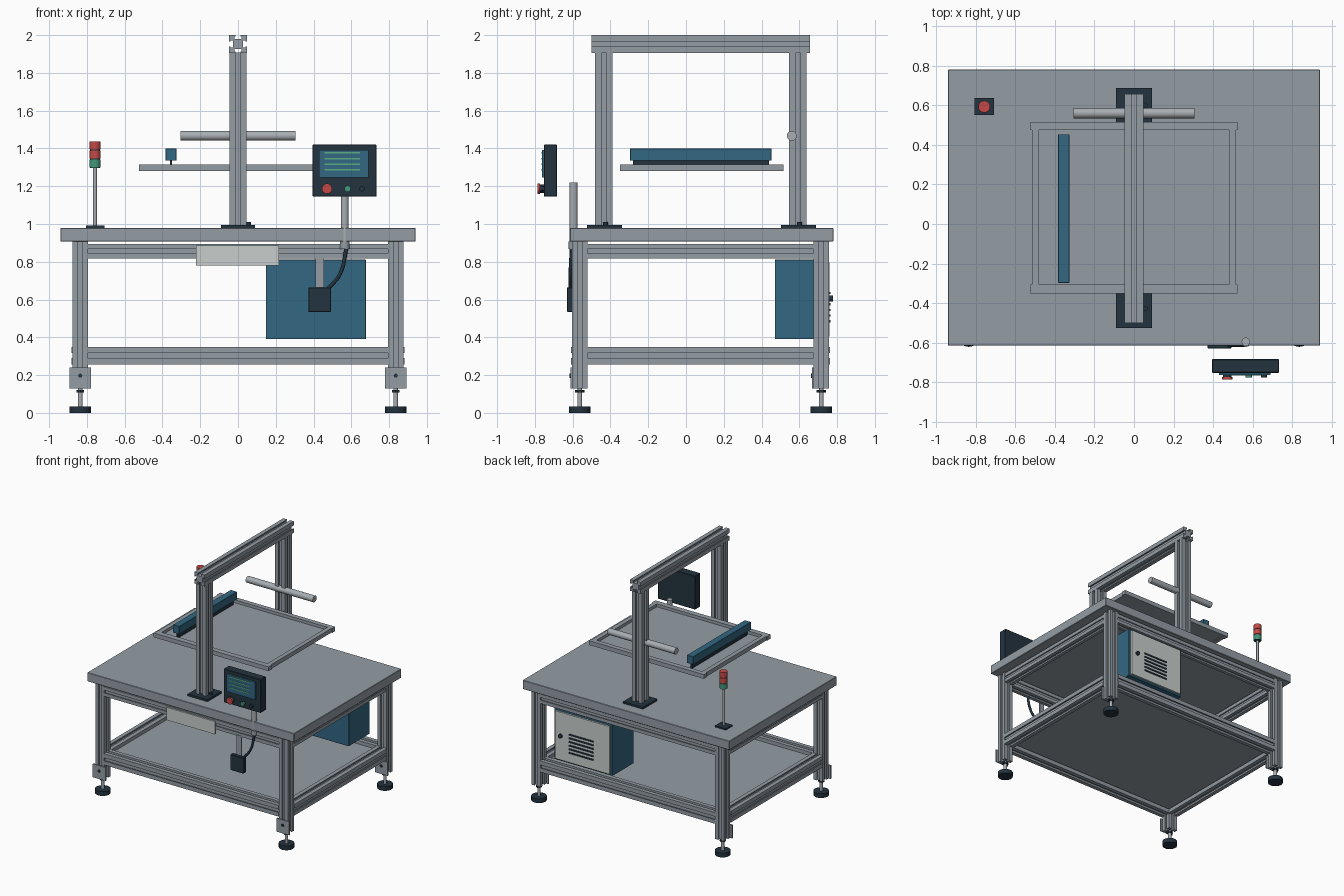
import bpy, bmesh, math
from mathutils import Vector, Matrix

if "Cube" in bpy.data.objects:
    bpy.data.objects.remove(bpy.data.objects["Cube"])


def material(name, r, g, b):
    lin = lambda c: (c / 255 / 12.92) if c < 11 else ((c / 255 + 0.055) / 1.055) ** 2.4
    m = bpy.data.materials.new(name)
    m.diffuse_color = (lin(r), lin(g), lin(b), 1)
    m.use_nodes = True
    m.node_tree.nodes["Principled BSDF"].inputs["Base Color"].default_value = m.diffuse_color
    return m


METAL = material("aluminium grey", 148, 157, 165)
SILVER = material("light silver", 168, 174, 179)
DARK = material("dark slate", 35, 51, 63)
BLUE = material("steel blue", 50, 103, 130)
PALE = material("pale grey", 200, 207, 204)
RED = material("signal red", 196, 74, 70)
GREEN = material("signal green", 66, 150, 122)
LIME = material("display green", 92, 172, 130)


def finish(name, bm, mat, smooth=False):
    bmesh.ops.recalc_face_normals(bm, faces=bm.faces)
    me = bpy.data.meshes.new(name)
    bm.to_mesh(me)
    bm.free()
    me.materials.append(mat)
    ob = bpy.data.objects.new(name, me)
    bpy.context.collection.objects.link(ob)
    if smooth:
        bpy.ops.object.select_all(action='DESELECT')
        ob.select_set(True)
        bpy.context.view_layer.objects.active = ob
        bpy.ops.object.shade_smooth_by_angle(angle=math.radians(40))
    return ob


def box(name, mat, x, y, z, bevel=0):
    """Box from (min, max) ranges."""
    bm = bmesh.new()
    size = [b - a for a, b in (x, y, z)]
    mid = Vector([(a + b) / 2 for a, b in (x, y, z)])
    bmesh.ops.create_cube(bm, size=1, matrix=Matrix.Translation(mid) @ Matrix.Diagonal((*size, 1)))
    if bevel:
        bmesh.ops.bevel(bm, geom=bm.edges[:], offset=bevel, segments=1, affect='EDGES')
    return finish(name, bm, mat)


def rod(name, mat, a, b, r, sides=24):
    """Cylinder between two points."""
    a, b = Vector(a), Vector(b)
    bm = bmesh.new()
    turn = (b - a).to_track_quat('Z', 'Y').to_matrix().to_4x4()
    bmesh.ops.create_cone(bm, cap_ends=True, segments=sides, radius1=r, radius2=r, depth=(b - a).length,
                          matrix=Matrix.Translation((a + b) / 2) @ turn)
    return finish(name, bm, mat, smooth=sides > 8)


def slotted(name, a, b, width):
    """T-slot extrusion between two points."""
    a, b = Vector(a), Vector(b)
    h = width / 2
    side = [(1, 1), (.28, 1), (.28, .84), (.42, .84), (.42, .56),
            (-.42, .56), (-.42, .84), (-.28, .84), (-.28, 1)]
    bm = bmesh.new()
    verts = []
    for k in range(4):
        c, s = (1, 0, -1, 0)[k], (0, 1, 0, -1)[k]
        for x, y in side:
            verts.append(bm.verts.new(((x * c - y * s) * h, (x * s + y * c) * h, 0)))
    face = bm.faces.new(verts)
    top = bmesh.ops.extrude_face_region(bm, geom=[face])["geom"]
    bmesh.ops.translate(bm, vec=(0, 0, (b - a).length),
                        verts=[v for v in top if isinstance(v, bmesh.types.BMVert)])
    turn = (b - a).to_track_quat('Z', 'Y').to_matrix().to_4x4()
    bm.transform(Matrix.Translation(a) @ turn)
    return finish(name, bm, METAL)


# Table top and lower shelf
box("table_top", METAL, (-.94, .94), (-.615, .78), (.907, .98), .003)
box("lower_shelf", METAL, (-.80, .80), (-.53, .69), (.30, .32))

# Legs with levelling feet and bracket plates
LX, YF, YB = .835, -.5625, .716
for side, sx in (("left", -1), ("right", 1)):
    for end, y in (("front", YF), ("back", YB)):
        tag, x = f"{end}_{side}", sx * LX
        slotted(f"leg_{tag}", (x, y, .13), (x, y, .907), .08)
        rod(f"foot_pad_{tag}", DARK, (x, y, 0), (x, y, .035), .058, 32)
        rod(f"foot_stem_{tag}", SILVER, (x, y, .03), (x, y, .135), .013, 16)
        rod(f"foot_nut_{tag}", DARK, (x, y, .108), (x, y, .12), .024, 6)
        f = y - .04
        box(f"foot_bracket_{tag}", METAL, (x - .058, x + .058), (f - .008, f + .002), (.13, .24))
        rod(f"bracket_bolt_{tag}", DARK, (x, f - .006, .197), (x, f - .015, .197), .011, 12)

# Frame rails
for level, z, w in (("upper", .856, .078), ("lower", .303, .092)):
    for end, y in (("front", YF), ("back", YB)):
        slotted(f"{level}_rail_{end}", (-LX + .04, y, z), (LX - .04, y, z), w)
    for side, x in (("left", -LX), ("right", LX)):
        slotted(f"{level}_rail_{side}", (x, YF + .04, z), (x, YB - .04, z), w)

# Gantry
for end, y in (("front", -.435), ("back", .592)):
    box(f"gantry_base_{end}", DARK, (-.09, .09), (y - .09, y + .095), (.98, .996))
    slotted(f"gantry_column_{end}", (0, y, .99), (0, y, 1.907), .092)
    rod(f"base_bolt_{end}", DARK, (.056, y + .008, .996), (.056, y + .008, 1.01), .013, 16)
slotted("gantry_beam", (0, -.5, 1.953), (0, .657, 1.953), .094)

# Cross tube on the back column
rod("cross_tube", SILVER, (-.305, .56, 1.467), (.305, .56, 1.467), .026, 32)

# Screen frame with its stretched sheet
for end, a, b in (("front", -.35, -.305), ("back", .475, .515)):
    box(f"screen_frame_{end}", METAL, (-.523, .523), (a, b), (1.28, 1.315))
for side, sx in (("left", -1), ("right", 1)):
    box(f"screen_frame_{side}", METAL, sorted((sx * .48, sx * .516)), (-.305, .475), (1.28, 1.315))
box("screen_sheet", METAL, (-.48, .48), (-.305, .475), (1.285, 1.291))

# Squeegee bar
box("squeegee_holder", BLUE, (-.383, -.326), (-.297, .453), (1.335, 1.40), .002)
box("squeegee_blade", DARK, (-.361, -.349), (-.28, .44), (1.292, 1.336))

# Signal tower
TX, TY = -.757, .593
box("tower_base", DARK, (TX - .049, TX + .049), (TY - .043, TY + .043), (.98, .992))
rod("tower_pole", SILVER, (TX, TY, .99), (TX, TY, 1.30), .01, 16)
rod("tower_core", DARK, (TX, TY, 1.297), (TX, TY, 1.43), .026)
for i, mat in enumerate((GREEN, RED, RED)):
    z = 1.30 + i * .0475
    rod(f"tower_lamp_{i + 1}", mat, (TX, TY, z), (TX, TY, z + .042), .03)

# Control panel on its post
PX, PY = .565, -.595
rod("panel_post", SILVER, (PX, PY, .87), (PX, PY, 1.22), .021)
rod("post_collar", METAL, (PX, PY, .868), (PX, PY, .907), .026)
box("panel_case", DARK, (.395, .733), (-.752, -.683), (1.145, 1.42), .003)
box("panel_screen", BLUE, (.43, .69), (-.763, -.75), (1.247, 1.393))
for i in range(4):
    z = 1.286 + i * .03
    box(f"screen_line_{i + 1}", LIME, (.457, .645), (-.766, -.762), (z - .004, z + .004))
for name, mat, x, r, tip in (("stop_button", RED, .471, .027, .785),
                             ("start_button", GREEN, .58, .017, .775),
                             ("reset_button", DARK, .656, .015, .775)):
    rod(name + "_collar", DARK, (x, -.75, 1.187), (x, -tip + .012, 1.187), r * .8)
    rod(name, mat, (x, -tip + .013, 1.187), (x, -tip, 1.187), r)

# Front plate, junction box, hanger and cable
box("front_plate", PALE, (-.222, .218), (-.612, -.60), (.78, .885))
box("junction_box", DARK, (.372, .492), (-.63, -.598), (.535, .665), .003)
box("box_hanger", METAL, (.41, .455), (-.606, -.598), (.65, .825))
curve = bpy.data.curves.new("power_cable", 'CURVE')
curve.dimensions, curve.bevel_depth, curve.bevel_resolution = '3D', .01, 2
path = curve.splines.new('BEZIER')
points = ((.475, -.612, .655), (.54, -.612, .735), (.575, -.605, .875))
path.bezier_points.add(len(points) - 1)
for bp, co in zip(path.bezier_points, points):
    bp.co, bp.handle_left_type, bp.handle_right_type = co, 'AUTO', 'AUTO'
curve.materials.append(DARK)
cable = bpy.data.objects.new("power_cable", curve)
bpy.context.collection.objects.link(cable)
bpy.ops.object.select_all(action='DESELECT')
cable.select_set(True)
bpy.context.view_layer.objects.active = cable
bpy.ops.object.convert(target='MESH')

# Electrical cabinet facing the back
box("cabinet_body", BLUE, (.147, .677), (.47, .745), (.39, .812), .002)
box("cabinet_door", PALE, (.165, .66), (.745, .76), (.405, .797))
for i in range(6):
    z = .485 + i * .03
    box(f"door_vent_{i + 1}", DARK, (.31, .53), (.758, .766), (z - .006, z + .006))
rod("door_lock", DARK, (.605, .758, .605), (.605, .777, .605), .016)
